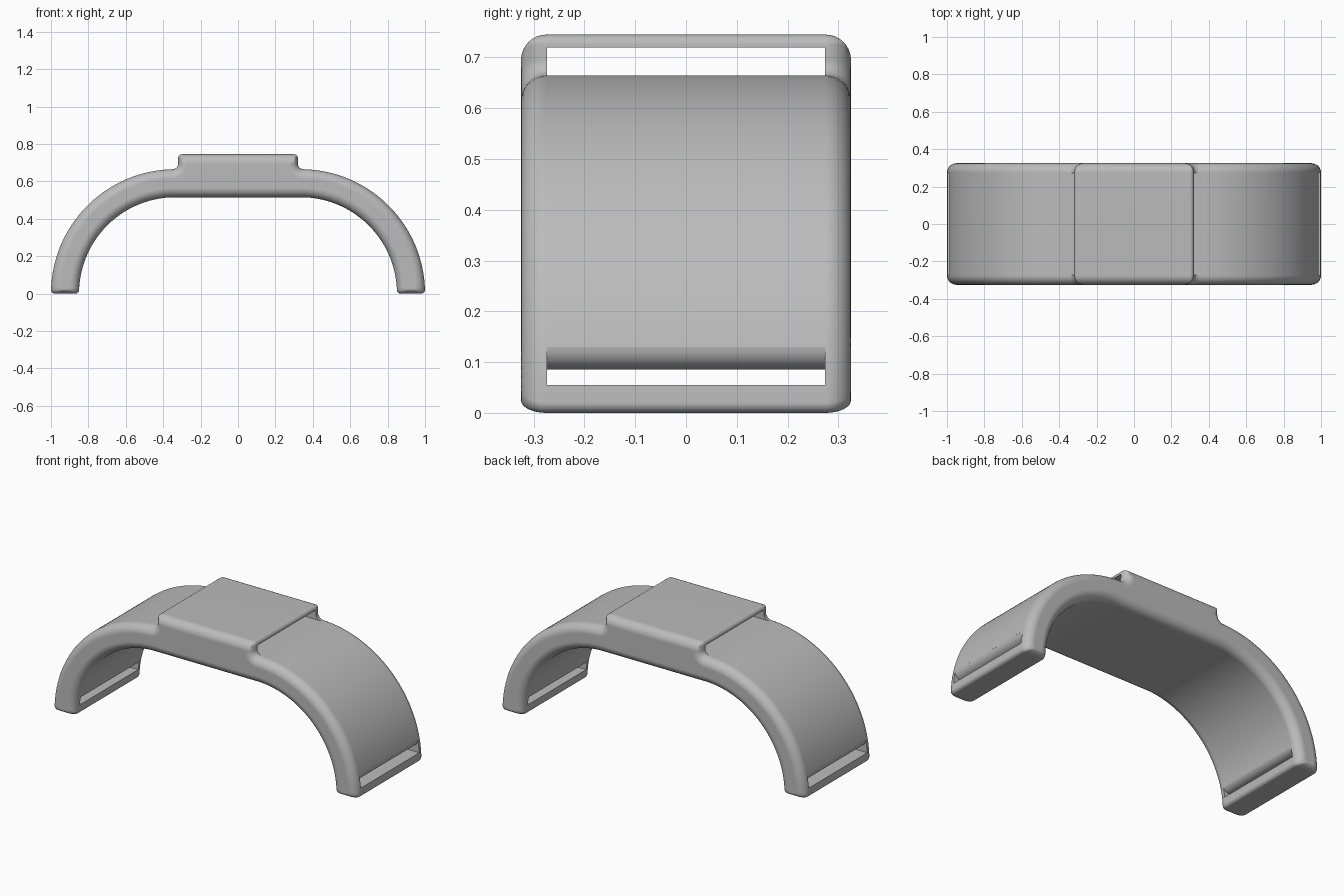
import bpy, bmesh, math

cube = bpy.data.objects.get("Cube")
if cube:
    bpy.data.objects.remove(cube, do_unlink=True)

mat = bpy.data.materials.new("plain grey")
mat.use_nodes = True
GREY = (0.5, 0.5, 0.5, 1)
mat.diffuse_color = GREY
mat.node_tree.nodes["Principled BSDF"].inputs["Base Color"].default_value = GREY

HALF_WIDTH, EDGE, SLOT_HALF = 0.325, 0.05, 0.274
BEND_X, OUTER, INNER = 0.335, 0.665, 0.515
BOX_X, BOX_TOP, FILLET, ROUND = 0.32, 0.745, 0.03, 0.02


def arc(cx, cz, r, start, end, n):
    """Points on an arc in the xz plane, angles in degrees."""
    angles = [math.radians(start + (end - start) * i / n) for i in range(n + 1)]
    return [(cx + r * math.cos(a), cz + r * math.sin(a)) for a in angles]


def outline(d):
    """Closed arch outline with its raised centre, shrunk inwards by d."""
    c = max(ROUND - d, 0)
    ro, ri, foot = OUTER - d, INNER + d, d * 0.5
    rise = foot + ROUND
    ao = math.degrees(math.asin(rise / ro))
    ai = math.degrees(math.asin(rise / ri))
    xo = BEND_X + ro * math.cos(math.radians(ao))
    xi = BEND_X + ri * math.cos(math.radians(ai))
    half = arc(BOX_X - d - c, BOX_TOP - d - c, c, 90, 0, 6)
    half += arc(BOX_X + FILLET, OUTER + FILLET, FILLET + d, 180, 270, 8)
    half += arc(BEND_X, 0, ro, 87, ao, 48)
    half += arc(xo - ROUND, rise, ROUND, 0, -90, 6)
    half += arc(xi + ROUND, rise, ROUND, -90, -180, 6)
    half += arc(BEND_X, 0, ri, ai, 90, 48)
    return half + [(-x, z) for x, z in reversed(half)]


def loft(name, sections):
    """Skin a list of (y, outline) sections and cap both ends."""
    bm = bmesh.new()
    rings = [[bm.verts.new((x, y, z)) for x, z in pts] for y, pts in sections]
    for a, b in zip(rings, rings[1:]):
        for i in range(len(a)):
            bm.faces.new((a[i - 1], a[i], b[i], b[i - 1]))
    bm.faces.new(rings[0])
    bm.faces.new(rings[-1])
    bmesh.ops.remove_doubles(bm, verts=bm.verts, dist=1e-5)
    bmesh.ops.recalc_face_normals(bm, faces=bm.faces)
    mesh = bpy.data.meshes.new(name)
    bm.to_mesh(mesh)
    bm.free()
    mesh.materials.append(mat)
    obj = bpy.data.objects.new(name, mesh)
    bpy.context.collection.objects.link(obj)
    return obj


def cutter(name, pts):
    obj = loft(name, [(-SLOT_HALF, pts), (SLOT_HALF, pts)])
    obj.hide_render = True
    return obj


# Arched body with rounded front and back edges
side = []
for i in range(9):
    a = math.radians(90 * i / 8)
    side.append((HALF_WIDTH - EDGE + EDGE * math.sin(a), EDGE * (1 - math.cos(a))))
sections = [(-y, outline(d)) for y, d in reversed(side)]
sections += [(y, outline(d)) for y, d in side]
body = loft("arched_body", sections)

# Strap tunnel under the raised centre
tunnel = [(-0.4, 0.664), (0.4, 0.664), (0.4, 0.72), (-0.4, 0.72)]
cutters = [cutter("tunnel_cutter", tunnel)]

# Strap slots in the feet, with a rounded panel end above each
r, top = 0.045, 0.13
slot = [(0.78, 0.055), (1.05, 0.055), (1.05, top)]
slot += arc(0.942, top, r, 0, -90, 8) + arc(0.878, top, r, -90, -180, 8)
slot += [(0.78, top)]
for name, s in (("left_slot_cutter", 1), ("right_slot_cutter", -1)):
    cutters.append(cutter(name, [(s * x, z) for x, z in slot]))

bpy.ops.object.select_all(action="DESELECT")
bpy.context.view_layer.objects.active = body
body.select_set(True)
for c in cutters:
    mod = body.modifiers.new("cut", "BOOLEAN")
    mod.operation, mod.solver, mod.object = "DIFFERENCE", "EXACT", c
    bpy.ops.object.modifier_apply(modifier=mod.name)
    bpy.data.objects.remove(c, do_unlink=True)

bpy.ops.object.shade_smooth_by_angle(angle=math.radians(30))
weighted = body.modifiers.new("weighted_normals", "WEIGHTED_NORMAL")
weighted.keep_sharp = True
